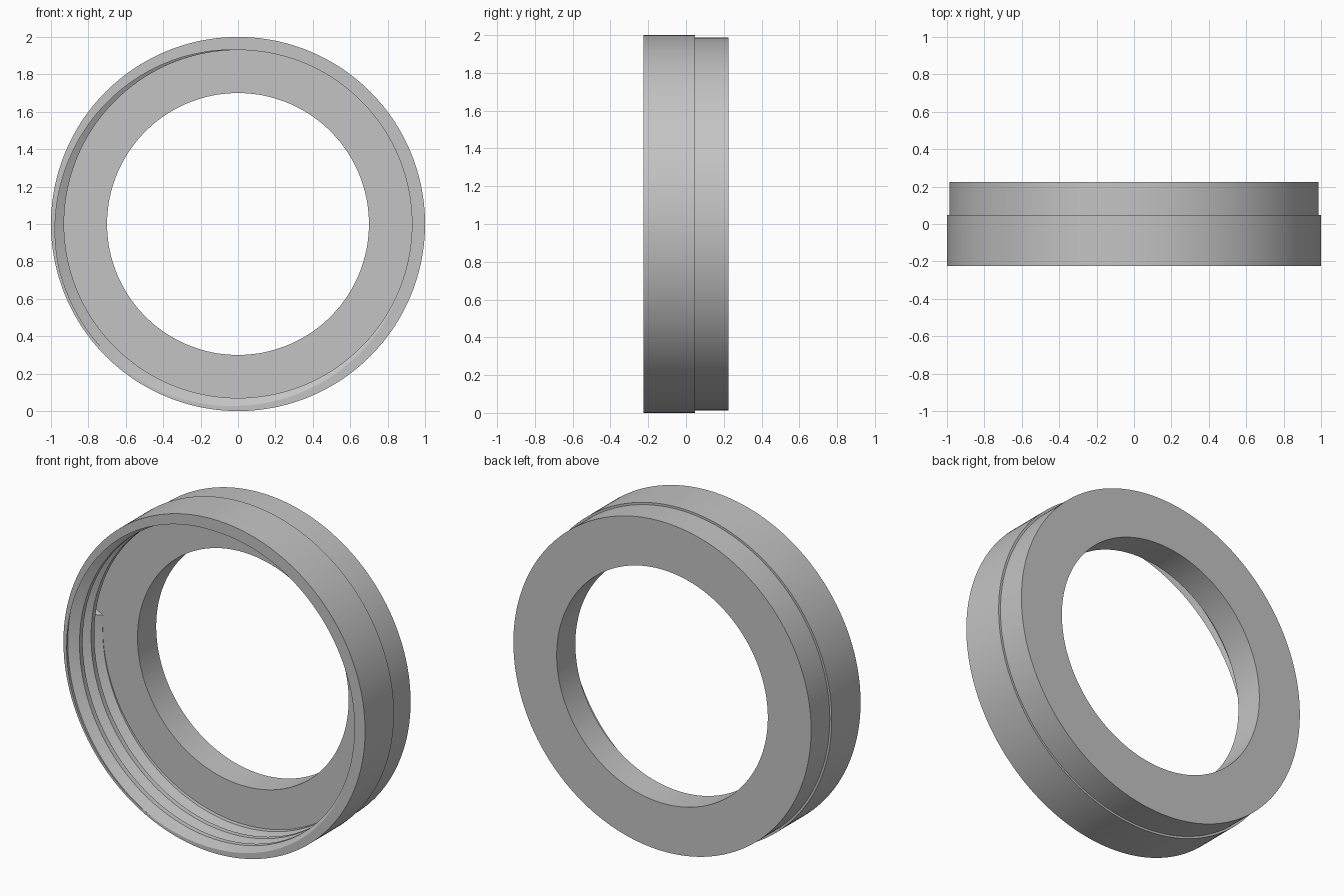
import bpy
import bmesh
import math

cube = bpy.data.objects.get("Cube")
if cube:
    bpy.data.objects.remove(cube, do_unlink=True)

# Main sizes
FRONT, STEP, BACK = -0.225, 0.048, 0.225
OUTER, REAR, BORE = 1.0, 0.987, 0.70
ROOT, CREST, PITCH = 0.985, 0.93, 0.11
ROOT_HALF, GROOVE_HALF = 0.008, 0.04
THREAD_START = 0.064
COLUMNS = 240


def groove_centre(angle):
    """Depth of the first thread groove at an angle round the ring."""
    return FRONT + (math.radians(220) - angle) / math.tau * PITCH


def thread_radius(y, angle):
    """Inner radius of the threaded wall."""
    c = groove_centre(angle)
    c += PITCH * round((y - c) / PITCH)
    ridge = c + math.copysign(PITCH / 2, y - c)
    if ridge > THREAD_START:
        return ROOT
    t = (GROOVE_HALF - abs(y - c)) / (GROOVE_HALF - ROOT_HALF)
    return CREST + (ROOT - CREST) * max(0.0, min(1.0, t))


def section(angle):
    """Closed (radius, depth) outline of the ring at an angle."""
    points = [(OUTER, FRONT)]
    for turn in range(-1, 5):
        c = groove_centre(angle) + turn * PITCH
        for offset in (-GROOVE_HALF, -ROOT_HALF, ROOT_HALF, GROOVE_HALF):
            y = max(FRONT, min(STEP, c + offset))
            points.append((thread_radius(y, angle), y))
    points += [(BORE, STEP), (BORE, BACK), (REAR, BACK), (REAR, STEP), (OUTER, STEP)]
    return points


# Threaded ring: sections joined round the axis
bm = bmesh.new()
rings = []
for i in range(COLUMNS + 1):
    a = math.tau * i / COLUMNS
    rings.append([bm.verts.new((r * math.cos(a), y, OUTER + r * math.sin(a)))
                  for r, y in section(a)])
for left, right in zip(rings, rings[1:]):
    for j in range(len(left)):
        k = (j + 1) % len(left)
        bm.faces.new((left[j], left[k], right[k], right[j]))
bmesh.ops.remove_doubles(bm, verts=bm.verts, dist=0.00002)
bmesh.ops.recalc_face_normals(bm, faces=bm.faces)
mesh = bpy.data.meshes.new("threaded_ring")
bm.to_mesh(mesh)
bm.free()
ring = bpy.data.objects.new("threaded_ring", mesh)
bpy.context.collection.objects.link(ring)

# Plain grey finish
grey = bpy.data.materials.new("plain_grey")
grey.use_nodes = True
colour = (0.55, 0.55, 0.55, 1.0)
grey.diffuse_color = colour
grey.node_tree.nodes["Principled BSDF"].inputs["Base Color"].default_value = colour
mesh.materials.append(grey)

bpy.ops.object.select_all(action="DESELECT")
ring.select_set(True)
bpy.context.view_layer.objects.active = ring
bpy.ops.object.shade_smooth_by_angle(angle=math.radians(30))
